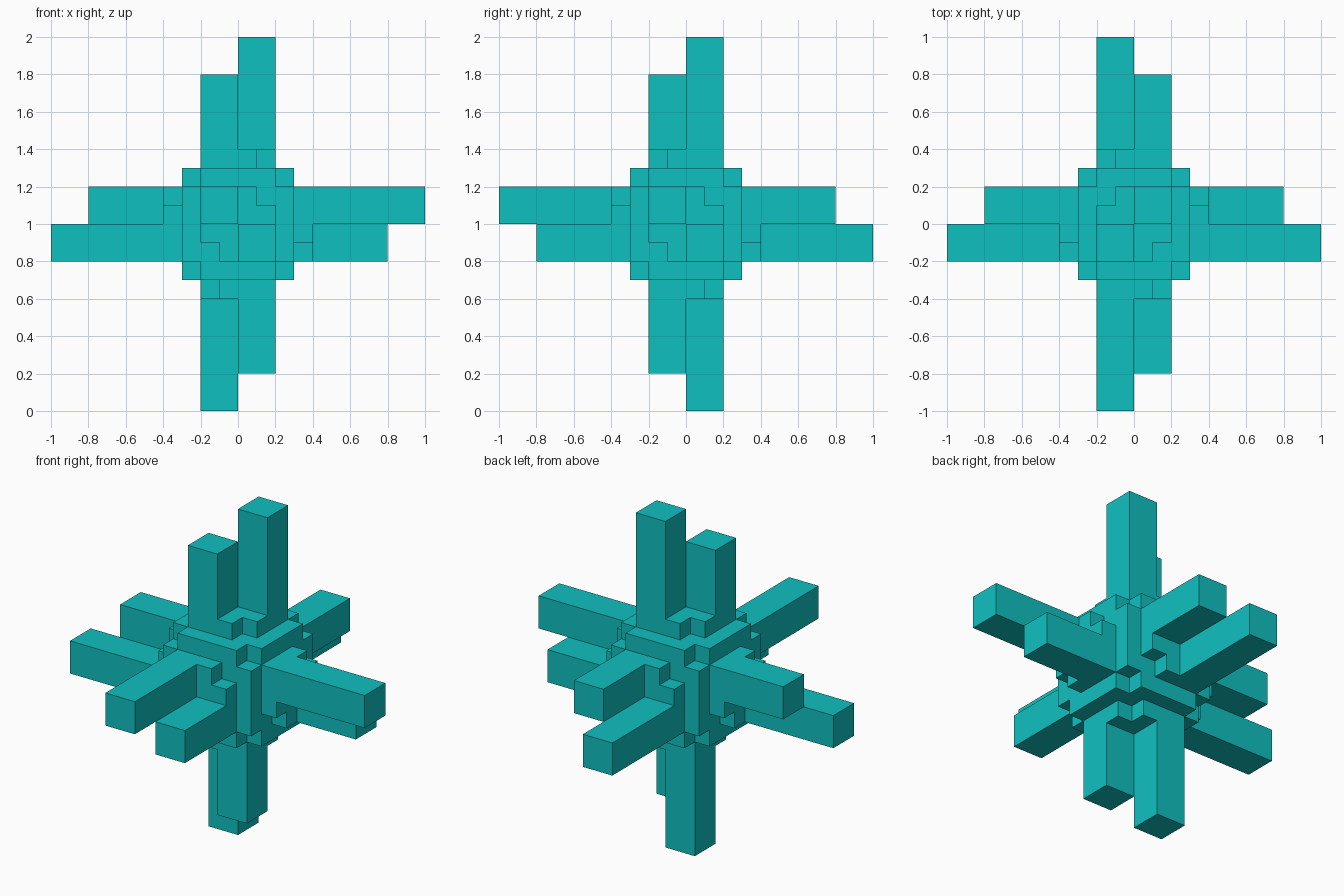
import bpy
import bmesh
from mathutils import Vector

cube = bpy.data.objects.get("Cube")
if cube:
    bpy.data.objects.remove(cube, do_unlink=True)

teal = bpy.data.materials.new("teal")
teal.use_nodes = True
colour = (0.005, 0.53, 0.53, 1.0)
teal.diffuse_color = colour
teal.node_tree.nodes["Principled BSDF"].inputs["Base Color"].default_value = colour

X, Y, Z = Vector((1, 0, 0)), Vector((0, 1, 0)), Vector((0, 0, 1))
CENTRE = Vector((0, 0, 1))


def prism(name, profile, start, end, u=X, v=Y, n=Z):
    """Extrude a profile in the u-v plane along n, from start to end."""
    bm = bmesh.new()
    base = [bm.verts.new(CENTRE + u * a + v * b + n * start) for a, b in profile]
    face = bm.faces.new(base)
    ext = bmesh.ops.extrude_face_region(bm, geom=[face], use_keep_orig=True)
    top = [g for g in ext["geom"] if isinstance(g, bmesh.types.BMVert)]
    bmesh.ops.translate(bm, verts=top, vec=n * (end - start))
    bmesh.ops.recalc_face_normals(bm, faces=bm.faces)
    mesh = bpy.data.meshes.new(name)
    bm.to_mesh(mesh)
    bm.free()
    mesh.materials.append(teal)
    obj = bpy.data.objects.new(name, mesh)
    bpy.context.collection.objects.link(obj)
    return obj


# Core: a block with its eight corners notched, as three layers
A, B = 0.3, 0.2
square = [(-A, -A), (A, -A), (A, A), (-A, A)]
plus = [(-B, -A), (B, -A), (B, -B), (A, -B), (A, B), (B, B),
        (B, A), (-B, A), (-B, B), (-A, B), (-A, -B), (-B, -B)]
prism("core_bottom", plus, -0.3, -0.2)
prism("core_middle", square, -0.2, 0.2)
prism("core_top", plus, 0.2, 0.3)

# Profiles lying in the first quadrant of a side
bar = [(0, 0), (0.2, 0), (0.2, 0.2), (0, 0.2)]
step = [(0, 0), (0.2, 0), (0.2, 0.1), (0.1, 0.1), (0.1, 0.2), (0, 0.2)]

# Each side: outward direction, and the u, v directions pointing to its long bar
sides = {
    "top": (Z, X, Y),
    "bottom": (-Z, -X, Y),
    "left": (X, -Y, Z),
    "right": (-X, -Y, -Z),
    "front": (-Y, -X, Z),
    "back": (Y, -X, -Z),
}
for side, (n, u, v) in sides.items():
    prism(side + "_long_bar", bar, 0.3, 1.0, u, v, n)
    prism(side + "_short_bar", bar, 0.3, 0.8, -u, -v, n)
    prism(side + "_step_a", step, 0.3, 0.4, u, -v, n)
    prism(side + "_step_b", step, 0.3, 0.4, -u, v, n)
